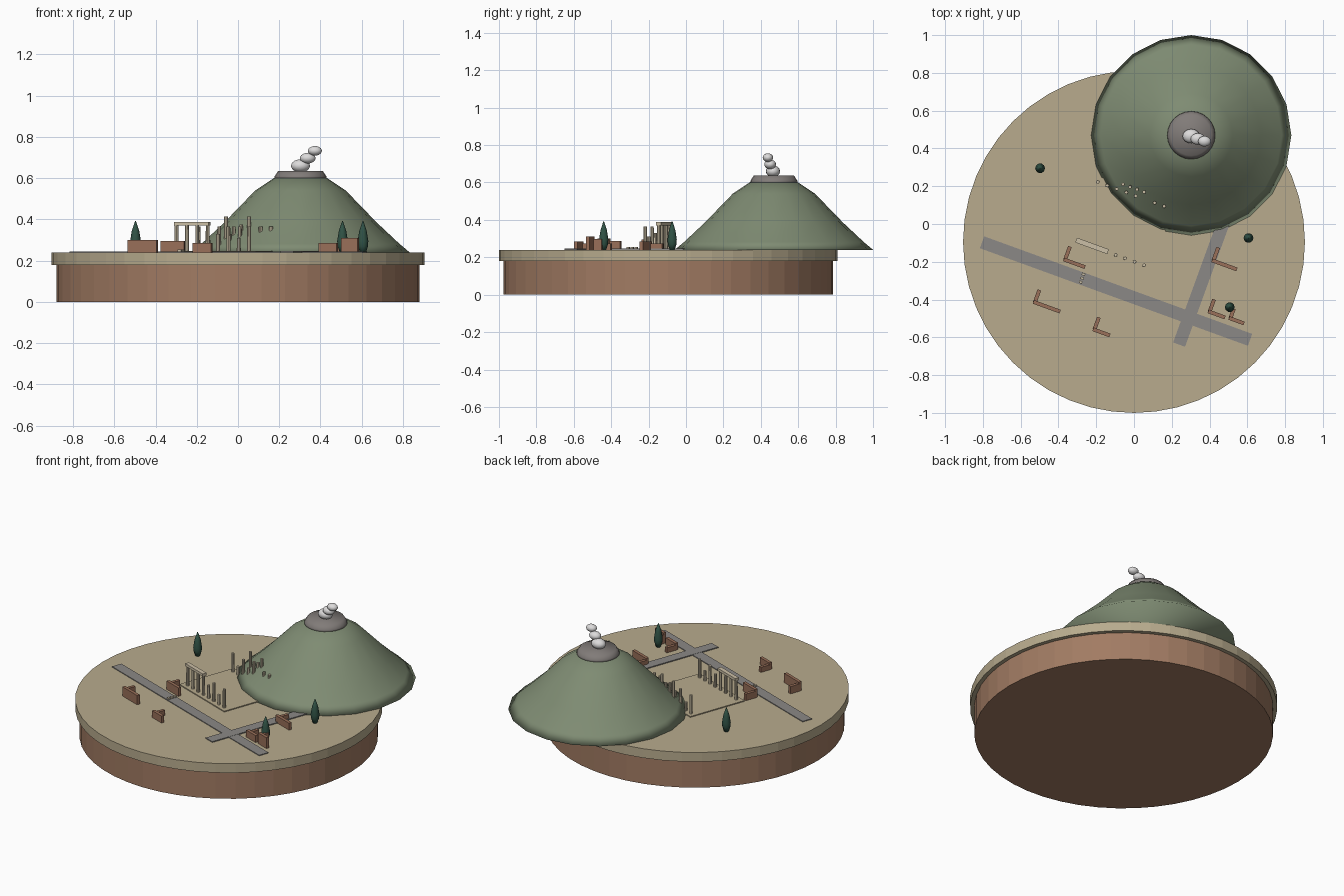
import bpy, bmesh, math
from mathutils import Matrix, Vector

cube = bpy.data.objects.get("Cube")
if cube:
    bpy.data.objects.remove(cube, do_unlink=True)


def material(name, r, g, b):
    m = bpy.data.materials.new(name)
    m.use_nodes = True
    m.diffuse_color = (r, g, b, 1)
    m.node_tree.nodes["Principled BSDF"].inputs["Base Color"].default_value = (r, g, b, 1)
    return m


EARTH = material("earth_brown", 0.36, 0.20, 0.125)
SAND = material("sand", 0.48, 0.41, 0.27)
GREEN = material("slope_green", 0.21, 0.26, 0.17)
ROCK = material("crater_grey", 0.22, 0.20, 0.19)
PAVING = material("paving_grey", 0.26, 0.25, 0.24)
SMOKE = material("smoke_white", 0.72, 0.71, 0.71)
STONE = material("pale_stone", 0.60, 0.52, 0.38)
BRICK = material("brick", 0.32, 0.16, 0.10)
CYPRESS = material("cypress_green", 0.03, 0.085, 0.06)

GROUND = 0.24
TILT = math.radians(-20)                                 # town grid direction
ALONG = Vector((math.cos(TILT), math.sin(TILT), 0))
ACROSS = Vector((-math.sin(TILT), math.cos(TILT), 0))


def finish(bm, name, mat, smooth=False):
    bmesh.ops.recalc_face_normals(bm, faces=bm.faces)
    for f in bm.faces:
        f.smooth = smooth
    mesh = bpy.data.meshes.new(name)
    bm.to_mesh(mesh)
    bm.free()
    mesh.materials.append(mat)
    obj = bpy.data.objects.new(name, mesh)
    bpy.context.scene.collection.objects.link(obj)
    return obj


def lathe(name, x, y, profile, sides, mat, smooth=False):
    """Closed solid of revolution from (radius, height) pairs, bottom to top."""
    bm = bmesh.new()
    rings = []
    for r, z in profile:
        angles = [2 * math.pi * i / sides for i in range(sides)]
        rings.append([bm.verts.new((x + r * math.cos(a), y + r * math.sin(a), z)) for a in angles])
    for low, high in zip(rings, rings[1:]):
        for i in range(sides):
            j = (i + 1) % sides
            bm.faces.new((low[i], low[j], high[j], high[i]))
    bm.faces.new(rings[0][::-1])
    bm.faces.new(rings[-1])
    return finish(bm, name, mat, smooth)


def box(name, x, y, length, width, z0, z1, mat):
    """Box aligned with the town grid, centred on x, y."""
    bm = bmesh.new()
    bmesh.ops.create_cube(bm, size=1, matrix=Matrix.Translation((x, y, (z0 + z1) / 2))
                          @ Matrix.Rotation(TILT, 4, 'Z')
                          @ Matrix.Diagonal((length, width, z1 - z0, 1)))
    return finish(bm, name, mat)


# Round base
lathe("earth_base", 0, -0.095, [(0.88, 0), (0.88, 0.18)], 48, EARTH)
lathe("ground_disc", 0, -0.095, [(0.905, 0.18), (0.905, GROUND)], 48, SAND)

# Volcano, crater and smoke
MX, MY = 0.303, 0.47
lathe("mountain", MX, MY, [(0.53, GROUND), (0.48, 0.282), (0.37, 0.385),
                           (0.22, 0.54), (0.13, 0.60)], 20, GREEN, True)
lathe("crater", MX, MY, [(0.128, 0.595), (0.125, 0.61), (0.108, 0.636)], 24, ROCK, True)
for i, (x, y, z, r) in enumerate([(0.303, 0.465, 0.66, 0.046),
                                  (0.338, 0.45, 0.697, 0.038),
                                  (0.373, 0.438, 0.733, 0.034)]):
    bm = bmesh.new()
    bmesh.ops.create_uvsphere(bm, u_segments=16, v_segments=10, radius=r,
                              matrix=Matrix.Translation((x, y, z)) @ Matrix.Diagonal((1, 0.82, 0.68, 1)))
    finish(bm, f"smoke_puff_{i + 1}", SMOKE, True)

# Crossing roads
box("main_road", -0.095, -0.355, 1.51, 0.067, GROUND, GROUND + 0.005, PAVING)
box("side_road", 0.36, -0.305, 0.067, 0.71, GROUND, GROUND + 0.006, PAVING)
for i in range(3):
    p = Vector((-0.275, -0.287, 0)) + ACROSS * 0.022 * (1 - i)
    box(f"stepping_stone_{i + 1}", p.x, p.y, 0.018, 0.013, GROUND, GROUND + 0.014, STONE)

# Forum with two colonnades
box("forum_floor", -0.065, 0.0, 0.46, 0.39, GROUND, GROUND + 0.006, SAND)


def column_row(name, start, spacing, tops):
    for i, top in enumerate(tops):
        p = Vector(start) + ALONG * spacing * i
        lathe(f"{name}_{i + 1}", p.x, p.y, [(0.01, GROUND), (0.009, top)], 8, STONE)


column_row("front_column", (-0.298, -0.09, 0), 0.0535,
           [0.372, 0.372, 0.372, 0.372, 0.33, 0.365, 0.31, 0.365])
column_row("back_column", (-0.192, 0.222, 0), 0.0535,
           [0.365, 0.30, 0.365, 0.33, 0.365, 0.31, 0.365, 0.367])
column_row("temple_column", (-0.058, 0.21, 0), 0.0395, [0.415, 0.365, 0.375, 0.415])
box("architrave", -0.222, -0.116, 0.18, 0.027, 0.371, 0.388, STONE)

# Ruined corner walls: corner x, y, long side, short side, top height
ruins = [(-0.365, -0.19, 0.105, 0.075, 0.295), (-0.525, -0.415, 0.135, 0.07, 0.30),
         (-0.21, -0.56, 0.08, 0.07, 0.285), (0.42, -0.195, 0.125, 0.075, 0.285),
         (0.40, -0.465, 0.08, 0.07, 0.285), (0.51, -0.50, 0.07, 0.055, 0.31)]
for i, (x, y, long, short, top) in enumerate(ruins):
    corner = Vector((x, y, 0))
    a = corner + ALONG * long / 2
    b = corner + ACROSS * short / 2
    box(f"ruin_long_wall_{i + 1}", a.x, a.y, long + 0.015, 0.02, GROUND, top, BRICK)
    box(f"ruin_short_wall_{i + 1}", b.x, b.y, 0.02, short, GROUND, top - 0.012, BRICK)

# Cypress trees
for i, (x, y) in enumerate([(-0.497, 0.295), (0.606, -0.074), (0.507, -0.44)]):
    lathe(f"cypress_{i + 1}", x, y, [(0.014, GROUND), (0.024, 0.27), (0.026, 0.295),
                                     (0.018, 0.345), (0.002, 0.392)], 10, CYPRESS, True)
